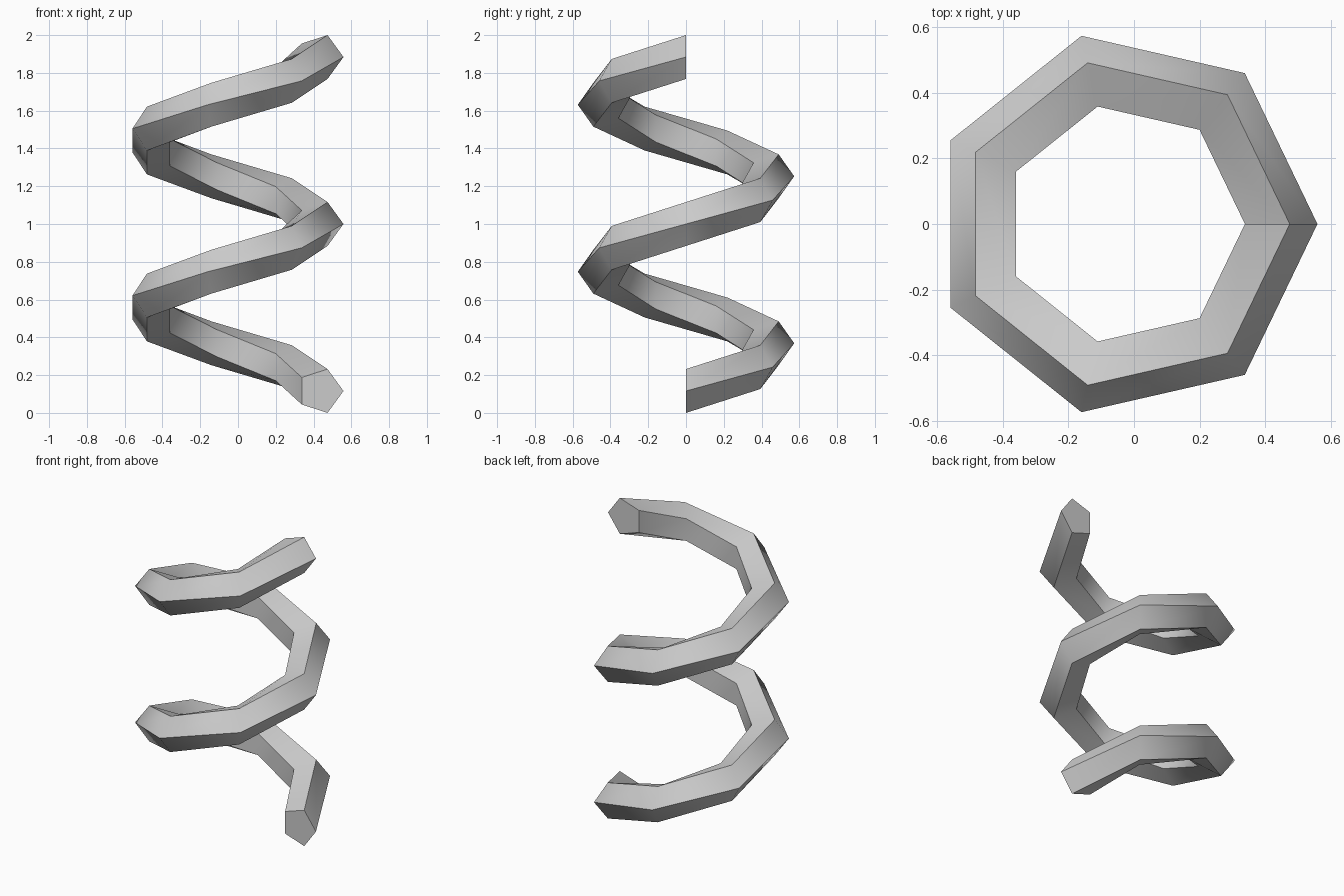
import bpy, bmesh
from math import sin, cos, pi

if "Cube" in bpy.data.objects:
    bpy.data.objects.remove(bpy.data.objects["Cube"])

SIDES, STEPS, TURNS = 5, 7, 2        # pentagon section, seven segments per turn
TUBE, RADIUS = 0.122, 0.4655
HALF = TUBE * sin(2 * pi / 5)
RISE = 2 - 2 * HALF
SHIFT = -(RADIUS + TUBE) * (1 - cos(pi / STEPS)) / 2

bm = bmesh.new()

# pentagon rings swept up the helix
rings = []
count = STEPS * TURNS
for i in range(count + 1):
    a = 2 * pi * i / STEPS
    z = HALF + RISE * i / count
    ring = []
    for k in range(SIDES):
        t = 2 * pi * k / SIDES
        r = RADIUS + TUBE * cos(t)
        ring.append(bm.verts.new((SHIFT + r * cos(a), r * sin(a), z + TUBE * sin(t))))
    rings.append(ring)

# side faces and end caps
for lo, hi in zip(rings, rings[1:]):
    for k in range(SIDES):
        n = (k + 1) % SIDES
        bm.faces.new((lo[k], lo[n], hi[n], hi[k]))
bm.faces.new(rings[0])
bm.faces.new(rings[-1])
bmesh.ops.recalc_face_normals(bm, faces=bm.faces)

# smooth along the coil, crisp along its corners and caps
for f in bm.faces:
    f.smooth = True
inner_ring_edges = set()
for ring in rings[1:-1]:
    for k in range(SIDES):
        inner_ring_edges.add(bm.edges.get((ring[k], ring[(k + 1) % SIDES])))
for e in bm.edges:
    e.smooth = e in inner_ring_edges

mesh = bpy.data.meshes.new("spring_coil")
bm.to_mesh(mesh)
bm.free()
coil = bpy.data.objects.new("spring_coil", mesh)
bpy.context.collection.objects.link(coil)
